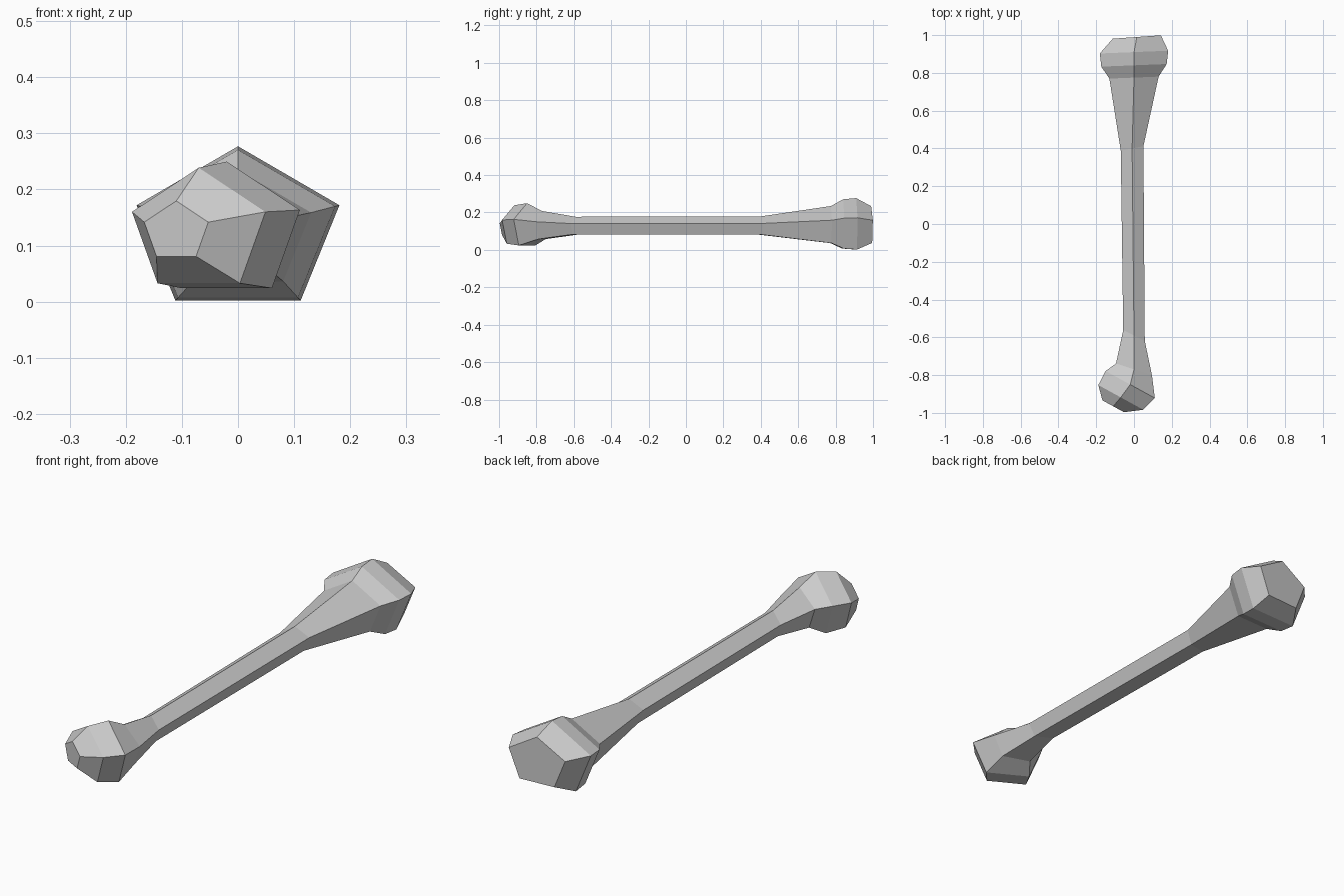
import bpy
import bmesh
from math import sin, cos, tau

cube = bpy.data.objects.get("Cube")
if cube:
    bpy.data.objects.remove(cube)

SIDES = 5
AXIS_HEIGHT = 0.125

mat = bpy.data.materials.new("bone_grey")
mat.use_nodes = True
grey = (0.6, 0.6, 0.6, 1)
mat.diffuse_color = grey
mat.node_tree.nodes["Principled BSDF"].inputs["Base Color"].default_value = grey

bm = bmesh.new()
rings = []


def add_ring(along, radius, squash, tilt, shift=0):
    """Add a point-up pentagon across the bone; tilt slants it along y by x."""
    ring = []
    for side in range(SIDES):
        angle = tau * side / SIDES
        across = radius * sin(angle)
        height = AXIS_HEIGHT + radius * squash * cos(angle)
        position = (shift + across, along + tilt * across, height)
        ring.append(bm.verts.new(position))
    rings.append(ring)


# Front knob, leaning to one side
for along, radius, shift in ((-0.965, 0.06, -0.11), (-0.918, 0.125, -0.07), (-0.85, 0.137, -0.02)):
    add_ring(along, radius, squash=0.91, tilt=-0.55, shift=shift)

# Front neck and slim shaft
add_ring(along=-0.77, radius=0.1, squash=0.83, tilt=-0.33)
add_ring(along=-0.59, radius=0.06, squash=0.87, tilt=-0.5)
add_ring(along=0.4, radius=0.063, squash=0.86, tilt=0.2, shift=-0.01)

# Back neck and large knob
for along, radius in ((0.775, 0.137), (0.84, 0.182), (0.91, 0.19)):
    add_ring(along, radius, squash=0.8, tilt=0.04)
add_ring(along=0.99, radius=0.134, squash=0.81, tilt=0.07, shift=0.015)

# Loft the rings into one closed bone
for ring, following in zip(rings, rings[1:]):
    for side in range(SIDES):
        neighbour = (side + 1) % SIDES
        bm.faces.new((ring[side], ring[neighbour], following[neighbour], following[side]))
bm.faces.new(rings[0])
bm.faces.new(rings[-1])
bmesh.ops.recalc_face_normals(bm, faces=bm.faces)

mesh = bpy.data.meshes.new("bone")
bm.to_mesh(mesh)
bm.free()
mesh.materials.append(mat)
bone = bpy.data.objects.new("bone", mesh)
bpy.context.collection.objects.link(bone)
